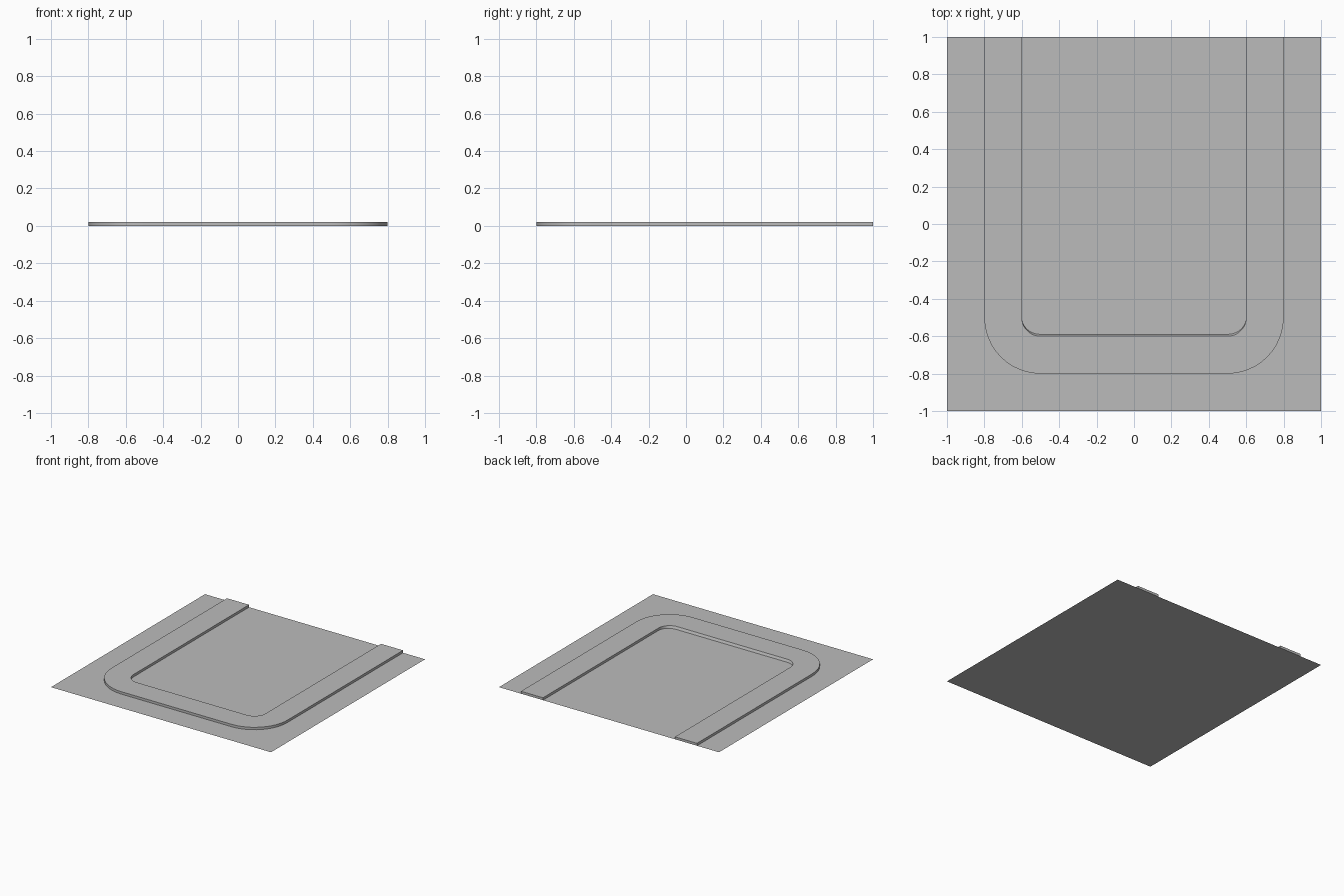
import bpy, bmesh, math

if "Cube" in bpy.data.objects:
    bpy.data.objects.remove(bpy.data.objects["Cube"])

H = 0.02        # kerb height
SEG = 12        # segments per rounded corner

grey = bpy.data.materials.new("light_grey")
grey.diffuse_color = (0.5, 0.5, 0.5, 1)
grey.use_nodes = True
grey.node_tree.nodes["Principled BSDF"].inputs["Base Color"].default_value = grey.diffuse_color


def finish(bm, name):
    me = bpy.data.meshes.new(name)
    bm.to_mesh(me)
    bm.free()
    me.materials.append(grey)
    ob = bpy.data.objects.new(name, me)
    bpy.context.collection.objects.link(ob)
    return ob


def u_path(rx, ry):
    """U-shaped path, open at the back, with corners centred on (+-0.5, -0.5)."""
    right = [(0.5 + rx, 1.0)]
    for i in range(SEG + 1):
        a = math.pi / 2 * i / SEG
        right.append((0.5 + rx * math.cos(a), -0.5 - ry * math.sin(a)))
    return right + [(-x, y) for x, y in reversed(right)]


# Flat square ground sheet
bm = bmesh.new()
bmesh.ops.create_grid(bm, x_segments=1, y_segments=1, size=1)
finish(bm, "ground_sheet")

# Raised U-shaped kerb: outer wall, top, inner wall (slightly sloped in front)
bm = bmesh.new()
rails = [
    [bm.verts.new((x, y, z)) for x, y in u_path(rx, ry)]
    for rx, ry, z in ((0.3, 0.3, 0), (0.3, 0.3, H), (0.1, 0.1, H), (0.1, 0.09, 0))
]
for a, b in zip(rails, rails[1:]):
    for i in range(len(a) - 1):
        bm.faces.new((a[i], b[i], b[i + 1], a[i + 1]))
# End caps at the back edge
for end in (0, -1):
    bm.faces.new([r[end] for r in rails])
bmesh.ops.recalc_face_normals(bm, faces=bm.faces)
# The bottom is open, so make sure the top points up
top = max(bm.faces, key=lambda f: f.calc_center_median().z)
if top.normal.z < 0:
    bmesh.ops.reverse_faces(bm, faces=bm.faces)
kerb = finish(bm, "raised_kerb")

# Smooth corners, sharp rims
bpy.context.view_layer.objects.active = kerb
kerb.select_set(True)
bpy.ops.object.shade_smooth_by_angle(angle=math.radians(30))
